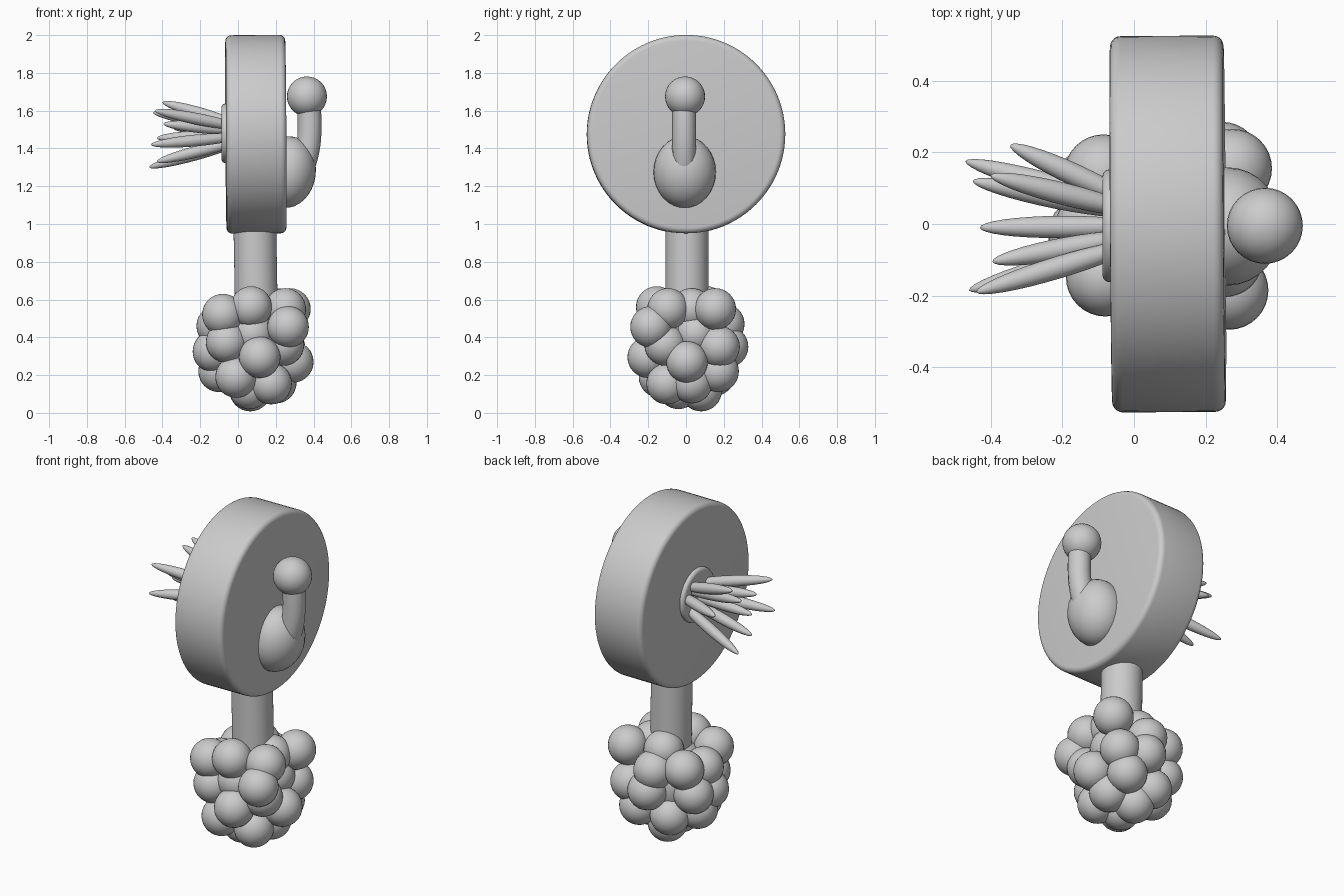
import bpy
import math
from mathutils import Vector

cube = bpy.data.objects.get("Cube")
if cube:
    bpy.data.objects.remove(cube, do_unlink=True)

grey = bpy.data.materials.new("plain_grey")
grey.use_nodes = True
grey.diffuse_color = (0.6, 0.6, 0.6, 1)
grey.node_tree.nodes["Principled BSDF"].inputs["Base Color"].default_value = (0.6, 0.6, 0.6, 1)


def finish(name):
    """Name, colour and smooth the active object."""
    obj = bpy.context.object
    obj.name = name
    obj.data.materials.append(grey)
    bpy.ops.object.transform_apply(location=False, rotation=False, scale=True)
    bpy.ops.object.shade_smooth_by_angle(angle=math.radians(40))


def ball(name, location, size, rotation=(0, 0, 0)):
    bpy.ops.mesh.primitive_uv_sphere_add(segments=32, ring_count=16, location=location, rotation=rotation)
    bpy.context.object.scale = size
    finish(name)


def rod(name, start, end, radius, bevel=0):
    """Cylinder between two points, optionally with rounded rims."""
    start, end = Vector(start), Vector(end)
    axis = end - start
    bpy.ops.mesh.primitive_cylinder_add(vertices=96, radius=radius, depth=axis.length,
                                        location=(start + end) / 2,
                                        rotation=axis.to_track_quat("Z", "Y").to_euler())
    obj = bpy.context.object
    if bevel:
        rim = obj.modifiers.new("rounded_rim", "BEVEL")
        rim.width, rim.segments = bevel, 5
        rim.limit_method = "ANGLE"
        bpy.ops.object.modifier_apply(modifier=rim.name)
    finish(name)


# Upright drum with a raised collar on its right face
rod("drum", (-0.064, -0.001, 1.474), (0.253, 0.001, 1.476), 0.525, 0.03)
rod("collar", (-0.088, -0.005, 1.48), (0, -0.005, 1.48), 0.157, 0.02)

# Stem joining the drum to the cluster
rod("stem", (0.1, 0.005, 0.4), (0.088, 0.005, 1.05), 0.113)

# Hooked handle: rounded base, curved neck, end knob
ball("handle_base", (0.262, -0.007, 1.275), (0.15, 0.165, 0.19), (0, math.radians(7), 0))
ball("handle_knob", (0.365, -0.005, 1.675), (0.106, 0.106, 0.106))
path = [(0.372, 1.68, 1), (0.379, 1.5, 1), (0.37, 1.4, 1), (0.346, 1.3, 0.95), (0.29, 1.18, 0.7)]
curve = bpy.data.curves.new("neck_path", "CURVE")
curve.dimensions = "3D"
curve.bevel_depth, curve.bevel_resolution = 0.063, 6
spline = curve.splines.new("BEZIER")
spline.bezier_points.add(len(path) - 1)
for point, (x, z, radius) in zip(spline.bezier_points, path):
    point.co = (x, -0.01, z)
    point.radius = radius
    point.handle_left_type = point.handle_right_type = "AUTO"
neck = bpy.data.objects.new("handle_neck", curve)
bpy.context.collection.objects.link(neck)
bpy.ops.object.select_all(action="DESELECT")
neck.select_set(True)
bpy.context.view_layer.objects.active = neck
bpy.ops.object.convert(target="MESH")
finish("handle_neck")

# Tuft of slender spikes fanning out of the collar
hub = Vector((0.02, -0.005, 1.48))
tips = [(-0.44, -0.19, 1.6), (-0.46, -0.185, 1.42), (-0.47, 0.175, 1.3), (-0.43, -0.01, 1.33),
        (-0.345, 0.22, 1.51), (-0.4, 0.135, 1.645), (-0.395, -0.105, 1.53), (-0.45, 0.12, 1.59),
        (-0.43, -0.01, 1.455)]
for tip in map(Vector, tips):
    root = hub + (tip - hub) * 0.25
    root.x = hub.x
    axis = tip - root
    ball("spike", (tip + root) / 2, (0.031, 0.031, axis.length / 2),
         axis.to_track_quat("Z", "Y").to_euler())

# Cluster of overlapping balls around a core
ball("cluster_core", (0.08, 0.01, 0.36), (0.21, 0.21, 0.22))
centres = [
    (0.265, -0.185, 0.455), (0.275, 0.155, 0.55), (0.07, -0.155, 0.56), (-0.08, -0.148, 0.52),
    (-0.085, 0.14, 0.49), (0.07, 0.11, 0.56), (0.2, 0.03, 0.55), (0.25, -0.095, 0.55),
    (0.115, -0.2, 0.295), (-0.06, -0.145, 0.375), (-0.01, -0.14, 0.19), (0.175, -0.1, 0.155),
    (0.065, 0.08, 0.118), (0.29, 0.005, 0.27), (-0.13, -0.03, 0.325), (0.245, 0.175, 0.35),
    (0.24, -0.11, 0.36), (0.1, 0.22, 0.35), (0.19, 0.17, 0.22), (0, 0.15, 0.2),
    (-0.12, 0.1, 0.34), (-0.11, -0.01, 0.46), (-0.1, 0.03, 0.22), (0.06, -0.04, 0.13),
    (0.2, 0.03, 0.16), (0.075, 0.2, 0.47), (0.21, 0.05, 0.42), (0.08, -0.12, 0.42)]
for centre in centres:
    ball("cluster_ball", centre, (0.11, 0.11, 0.11))
